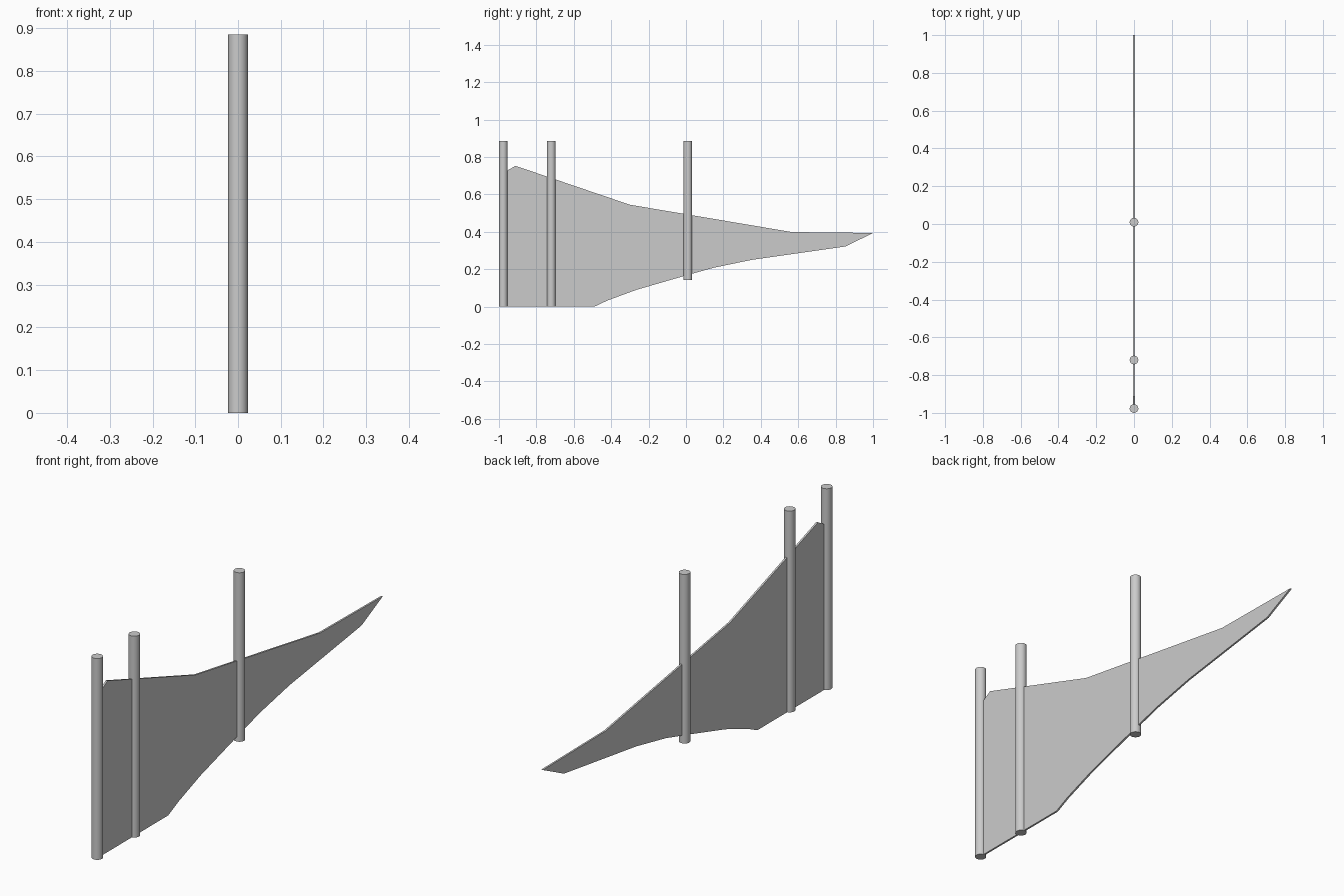
import bpy, bmesh

if "Cube" in bpy.data.objects:
    bpy.data.objects.remove(bpy.data.objects["Cube"])

THICK = 0.008
RADIUS = 0.023
TOP = 0.885


def pole(name, y, bottom):
    bpy.ops.mesh.primitive_cylinder_add(
        vertices=24, radius=RADIUS, depth=TOP - bottom,
        location=(0, y, (TOP + bottom) / 2))
    ob = bpy.context.object
    ob.name = name
    bpy.ops.object.shade_smooth_by_angle()


# Three upright poles
pole("end_pole", -0.977, 0.0)
pole("inner_pole", -0.72, 0.0)
pole("middle_pole", 0.01, 0.142)

# Thin tapering panel, profile in (y, z)
outline = [(-0.977, 0.0), (-0.49, 0.0), (-0.42, 0.033), (-0.265, 0.09),
           (0.0, 0.167), (0.147, 0.208), (0.35, 0.25), (0.853, 0.322),
           (1.0, 0.394), (0.565, 0.399), (-0.30, 0.545),
           (-0.912, 0.753), (-0.977, 0.715)]
bm = bmesh.new()
face = bm.faces.new([bm.verts.new((-THICK / 2, y, z)) for y, z in outline])
geo = bmesh.ops.extrude_face_region(bm, geom=[face], use_keep_orig=True)
verts = [g for g in geo["geom"] if isinstance(g, bmesh.types.BMVert)]
bmesh.ops.translate(bm, verts=verts, vec=(THICK, 0, 0))
bmesh.ops.recalc_face_normals(bm, faces=bm.faces)
mesh = bpy.data.meshes.new("panel")
bm.to_mesh(mesh)
bm.free()
bpy.context.collection.objects.link(bpy.data.objects.new("panel", mesh))
